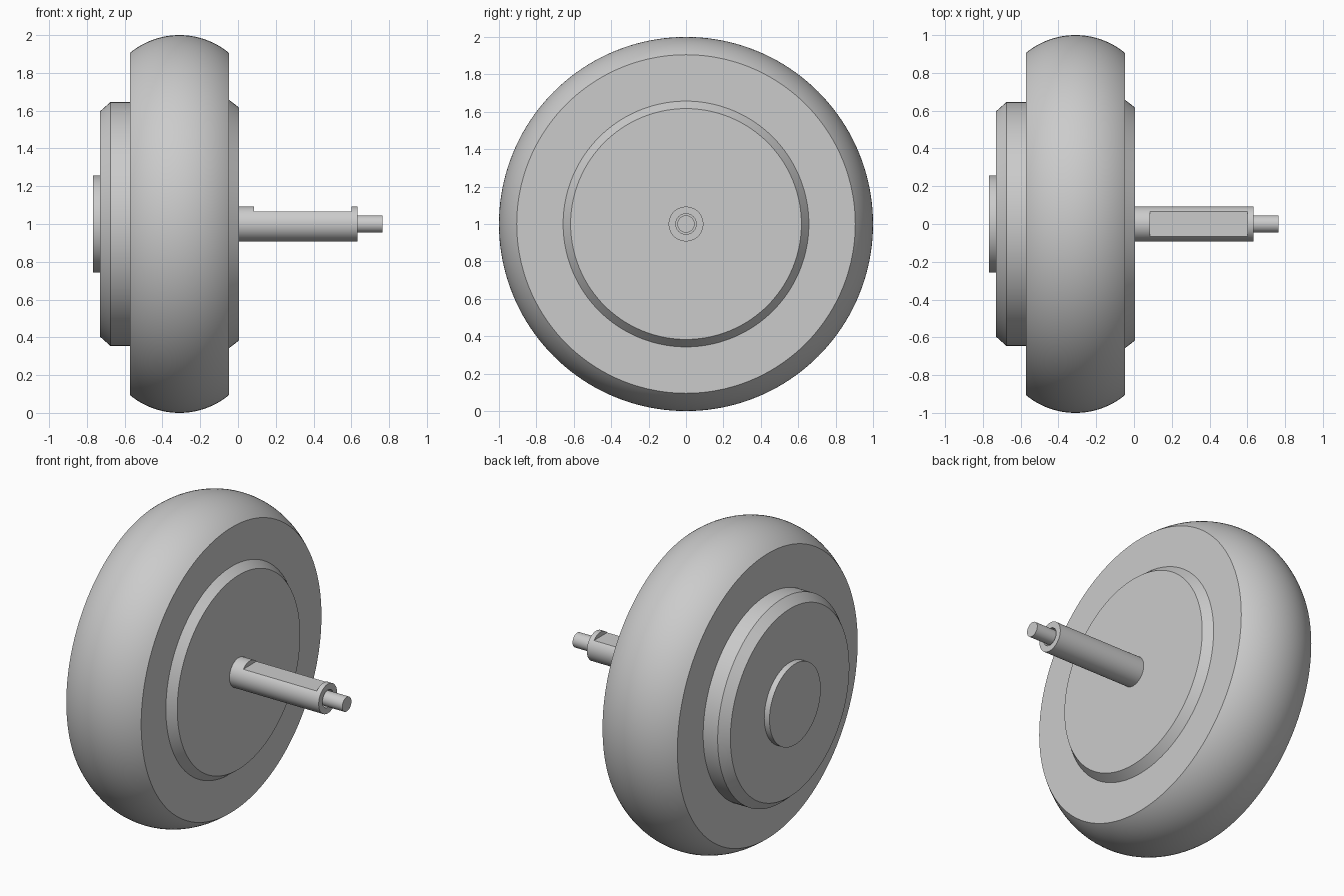
import bpy, bmesh, math
from mathutils import Matrix

cube = bpy.data.objects.get("Cube")
if cube:
    bpy.data.objects.remove(cube, do_unlink=True)

grey = bpy.data.materials.new("plain grey")
grey.use_nodes = True
colour = (0.6, 0.6, 0.6, 1)
grey.diffuse_color = colour
grey.node_tree.nodes["Principled BSDF"].inputs["Base Color"].default_value = colour

AXIS_Z = 1.0


def finish(name, bm):
    bmesh.ops.recalc_face_normals(bm, faces=bm.faces)
    mesh = bpy.data.meshes.new(name)
    bm.to_mesh(mesh)
    bm.free()
    mesh.materials.append(grey)
    obj = bpy.data.objects.new(name, mesh)
    bpy.context.collection.objects.link(obj)
    return obj


def smooth(obj):
    bpy.ops.object.select_all(action="DESELECT")
    obj.select_set(True)
    bpy.context.view_layer.objects.active = obj
    bpy.ops.object.shade_smooth_by_angle(angle=math.radians(25))


def turned(name, profile, sides=128):
    """Solid turned about the axle from (x, radius) points, with flat ends."""
    bm = bmesh.new()
    rings = []
    for x, r in profile:
        rings.append([bm.verts.new((x, r * math.cos(a), AXIS_Z + r * math.sin(a)))
                      for a in (math.tau * i / sides for i in range(sides))])
    for a, b in zip(rings, rings[1:]):
        for i in range(sides):
            j = (i + 1) % sides
            bm.faces.new((a[i], a[j], b[j], b[i]))
    bm.faces.new(rings[0])
    bm.faces.new(rings[-1])
    obj = finish(name, bm)
    smooth(obj)
    return obj


# Tyre with a rounded tread
centre, half, rise = -0.31, 0.263, 0.095
radius = (half ** 2 + rise ** 2) / (2 * rise)
sweep = math.asin(half / radius)
tread = []
for i in range(33):
    a = sweep * (i / 16 - 1)
    tread.append((centre + radius * math.sin(a), 1 - radius + radius * math.cos(a)))
turned("tyre", tread, 160)

# Hub covers on both sides, and the round cap
turned("outer_hub", [(-0.73, 0.597), (-0.675, 0.646), (-0.55, 0.646)])
turned("inner_hub", [(-0.07, 0.657), (-0.047, 0.657), (0.005, 0.617)])
turned("hub_cap", [(-0.767, 0.257), (-0.7, 0.257)], 96)

# Axle with a bored end, and a flat milled into its top
axle = turned("axle", [(-0.02, 0.093), (0.632, 0.093), (0.632, 0.055), (0.53, 0.055)], 64)
bm = bmesh.new()
bmesh.ops.create_cube(bm, size=1, matrix=Matrix.Translation((0.342, 0, AXIS_Z + 0.115))
                      @ Matrix.Diagonal((0.517, 0.3, 0.1, 1)))
cutter = finish("flat_cutter", bm)
cutter.hide_render = True
cut = axle.modifiers.new("milled flat", "BOOLEAN")
cut.operation = "DIFFERENCE"
cut.solver = "EXACT"
cut.object = cutter
bpy.context.view_layer.objects.active = axle
bpy.ops.object.modifier_apply(modifier=cut.name)
bpy.data.objects.remove(cutter, do_unlink=True)
smooth(axle)

# Pin standing out of the bore
turned("axle_pin", [(0.5, 0.046), (0.765, 0.046)], 48)
